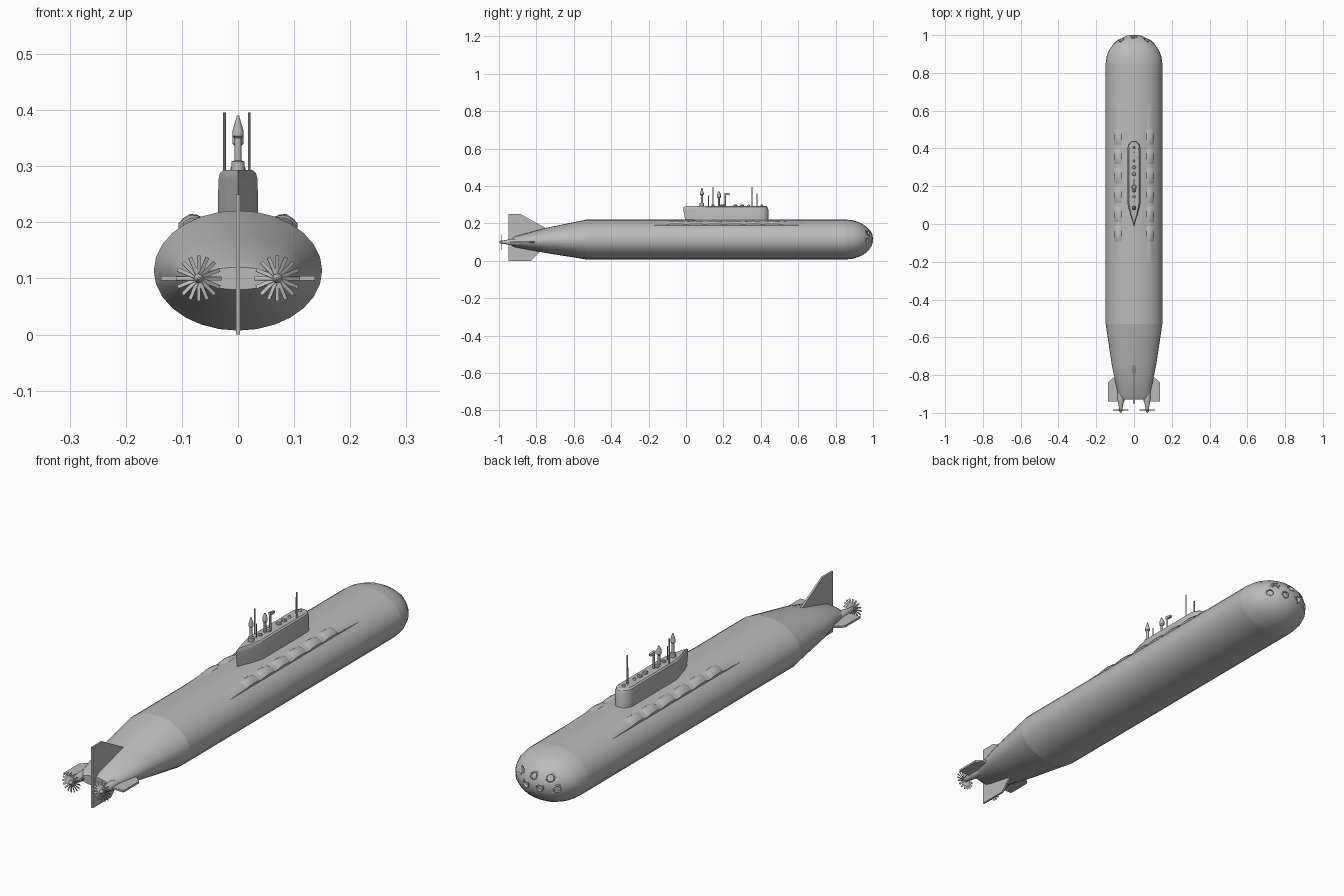
import bpy, bmesh, math
from mathutils import Vector, Matrix

cube = bpy.data.objects.get("Cube")
if cube:
    bpy.data.objects.remove(cube, do_unlink=True)

grey = bpy.data.materials.new("hull grey")
grey.use_nodes = True
colour = (0.5, 0.5, 0.5, 1)
grey.diffuse_color = colour
grey.node_tree.nodes["Principled BSDF"].inputs["Base Color"].default_value = colour


def finish(name, bm, angle=35):
    bmesh.ops.recalc_face_normals(bm, faces=bm.faces)
    me = bpy.data.meshes.new(name)
    bm.to_mesh(me)
    bm.free()
    me.materials.append(grey)
    me.shade_smooth()
    me.set_sharp_from_angle(angle=math.radians(angle))
    ob = bpy.data.objects.new(name, me)
    bpy.context.scene.collection.objects.link(ob)
    return ob


def add_loft(bm, rings):
    """Skin a list of equal-length point rings and cap both ends."""
    loops = [[bm.verts.new(p) for p in ring] for ring in rings]
    for a, b in zip(loops, loops[1:]):
        for i in range(len(a)):
            j = (i + 1) % len(a)
            bm.faces.new((a[i], a[j], b[j], b[i]))
    bm.faces.new(loops[0])
    bm.faces.new(loops[-1])


def loft(name, rings, angle=35):
    bm = bmesh.new()
    add_loft(bm, rings)
    return finish(name, bm, angle)


def ellipse(y, rx, rz, cz, cx=0, n=28):
    return [Vector((cx + rx * math.cos(t), y, cz + rz * math.sin(t)))
            for t in (2 * math.pi * i / n for i in range(n))]


def lathe(name, x, y, profile, n=12):
    """Vertical turned part from (radius, z) pairs."""
    return loft(name, [[Vector((x + r * math.cos(t), y + r * math.sin(t), z))
                        for t in (2 * math.pi * i / n for i in range(n))]
                       for r, z in profile])


def plate(name, points, offset):
    """Flat plate: a point loop thickened either side by offset."""
    off = Vector(offset)
    return loft(name, [[Vector(p) - off for p in points],
                       [Vector(p) + off for p in points]])


# Hull: middle tube, tapered stern and rounded bow
CZ, RX, RZ = 0.114, 0.15, 0.107
loft("hull_middle", [ellipse(-0.53, RX, RZ, CZ), ellipse(0.85, RX, RZ, CZ)])
loft("hull_stern", [ellipse(-0.53, RX, RZ, CZ), ellipse(-0.75, 0.117, 0.067, 0.109),
                    ellipse(-0.91, 0.083, 0.03, 0.102), ellipse(-0.93, 0.066, 0.02, 0.1)])
arc = [math.radians(a) for a in (0, 15, 30, 45, 58, 70, 80, 87)]
bow = loft("hull_bow", [ellipse(0.85 + 0.15 * math.sin(a), RX * math.cos(a),
                                RZ * math.cos(a), CZ) for a in arc])

# Bow tube ports: sunken round holes in two rows, each with a thin rim
cut = bmesh.new()
rim = bmesh.new()
ports = [(x, 0.150) for x in (-0.065, 0, 0.065)]
ports += [(x, 0.108) for x in (-0.092, -0.032, 0.032, 0.092)]
for x, z in ports:
    u, w = x / RX, (z - CZ) / RZ
    pos = Vector((x, 0.85 + 0.15 * math.sqrt(1 - u * u - w * w), z))
    normal = Vector((u / RX, (pos.y - 0.85) / 0.15 ** 2, w / RZ)).normalized()
    turn = normal.to_track_quat('Z', 'Y').to_matrix().to_4x4()
    place = Matrix.Translation(pos) @ turn
    bmesh.ops.create_cone(cut, cap_ends=True, segments=12, radius1=0.014,
                          radius2=0.014, depth=0.024, matrix=place)

    def circle(r, h):
        return [place @ Vector((r * math.cos(i * math.pi / 6), r * math.sin(i * math.pi / 6), h))
                for i in range(12)]
    inner, outer = circle(0.0135, 0.001), circle(0.0175, -0.002)
    vi = [rim.verts.new(p) for p in inner]
    vo = [rim.verts.new(p) for p in outer]
    for i in range(12):
        j = (i + 1) % 12
        rim.faces.new((vi[i], vi[j], vo[j], vo[i]))
cutter = finish("port_cutter", cut)
cutter.hide_render = True
cutter.hide_viewport = True
finish("port_rims", rim)
holes = bow.modifiers.new("ports", 'BOOLEAN')
holes.operation = 'DIFFERENCE'
holes.solver = 'EXACT'
holes.object = cutter

# Tail: upright rudder, stern planes, shaft pods and propellers
plate("rudder", [(0, -0.95, 0.25), (0, -0.885, 0.25), (0, -0.75, 0.175), (0, -0.75, 0.08),
                 (0, -0.785, 0.045), (0, -0.83, 0), (0, -0.95, 0)], (0.004, 0, 0))
for side, label in ((1, "left"), (-1, "right")):
    plate(label + "_stern_plane", [(side * x, y, 0.1) for x, y in
          ((0.05, -0.94), (0.137, -0.94), (0.137, -0.84), (0.118, -0.82), (0.05, -0.78))],
          (0, 0, 0.004))
    px = side * 0.07
    loft(label + "_shaft_pod", [ellipse(y, r, r, 0.1, px, 12) for y, r in
         ((-0.84, 0.012), (-0.90, 0.018), (-0.93, 0.018), (-0.965, 0.011),
          (-0.99, 0.008), (-1.0, 0.002))])
    bm = bmesh.new()
    for i in range(16):
        m = (Matrix.Translation((px, -0.985, 0.1)) @ Matrix.Rotation(i * math.pi / 8, 4, 'Y')
             @ Matrix.Translation((0, 0, 0.023)) @ Matrix.Rotation(math.radians(25), 4, 'Z')
             @ Matrix.Diagonal((0.007, 0.0015, 0.035, 1)))
        bmesh.ops.create_cube(bm, size=1, matrix=m)
    finish(label + "_propeller", bm)

    # Side fairing with tapered ends, and six domed hatches on it
    def strip(y, grow, top):
        xs = (0.064, 0.074, 0.086, 0.098, 0.106)
        crown = (0.0, 0.6, 1.0, 0.95, 0.7)
        pts = []
        for x, c in zip(xs, crown):
            surface = CZ + RZ * math.sqrt(1 - (x / RX) ** 2)
            pts.append(Vector((side * x, y, surface - 0.002 + grow * c * top)))
        return pts + [Vector((side * 0.106, y, 0.178)), Vector((side * 0.064, y, 0.19))]

    loft(label + "_fairing", [strip(-0.23, 0, 0), strip(-0.10, 1, 0.008),
                              strip(0.51, 1, 0.008), strip(0.68, 0, 0)])
    bm = bmesh.new()
    for i in range(6):
        y0 = -0.098 + i * 0.1025
        add_loft(bm, [strip(y0 + dy, 1, h) for dy, h in
                      ((0, 0.004), (0.012, 0.012), (0.045, 0.015),
                       (0.08, 0.012), (0.094, 0.004))])
    finish(label + "_hatches", bm)

# Sail: round nose, straight sides and pointed tail, with a chamfered top


def sail_ring(z, width, nose, tail):
    front = [Vector((width * math.cos(t), nose - 0.045 + 0.045 * math.sin(t), z))
             for t in (math.pi * i / 12 for i in range(13))]
    return front + [Vector((-width, 0.11, z)), Vector((-width * 0.55, 0.05, z)),
                    Vector((0, tail, z)),
                    Vector((width * 0.55, 0.05, z)), Vector((width, 0.11, z))]


loft("sail", [sail_ring(0.19, 0.036, 0.44, 0.0), sail_ring(0.275, 0.035, 0.44, -0.015),
              sail_ring(0.288, 0.032, 0.435, -0.012), sail_ring(0.293, 0.026, 0.428, 0.0)], 30)

# Masts along the sail: (x, y, top height, radius)
for i, (x, y, top, r) in enumerate(((0, 0.12, 0.35, 0.002), (-0.024, 0.144, 0.396, 0.0025),
                                    (0.02, 0.353, 0.396, 0.0025), (0, 0.38, 0.36, 0.0035))):
    lathe("thin_mast_%d" % (i + 1), x, y, [(r, 0.28), (r, top)], 8)
lathe("aft_mast", 0, 0.085, [(0.012, 0.28), (0.012, 0.308), (0.006, 0.31), (0.006, 0.35),
                             (0.01, 0.354), (0.01, 0.362), (0.002, 0.39)])
lathe("middle_mast", 0, 0.176, [(0.005, 0.28), (0.005, 0.335), (0.01, 0.34), (0.01, 0.355),
                                (0.003, 0.372)])
lathe("periscope", 0, 0.21, [(0.004, 0.28), (0.004, 0.362)])
plate("periscope_head", [(0, 0.205, 0.352), (0, 0.235, 0.352), (0, 0.235, 0.36),
                         (0, 0.205, 0.364)], (0.005, 0, 0))

# Low caps on the sail roof
for i, (x, y, r) in enumerate(((0, 0.144, 0.008), (0, 0.195, 0.013), (0, 0.265, 0.01),
                               (0, 0.30, 0.01), (0, 0.335, 0.006), (0, 0.405, 0.006))):
    lathe("roof_cap_%d" % (i + 1), x, y, [(r, 0.285), (r, 0.298), (r * 0.7, 0.301)])
